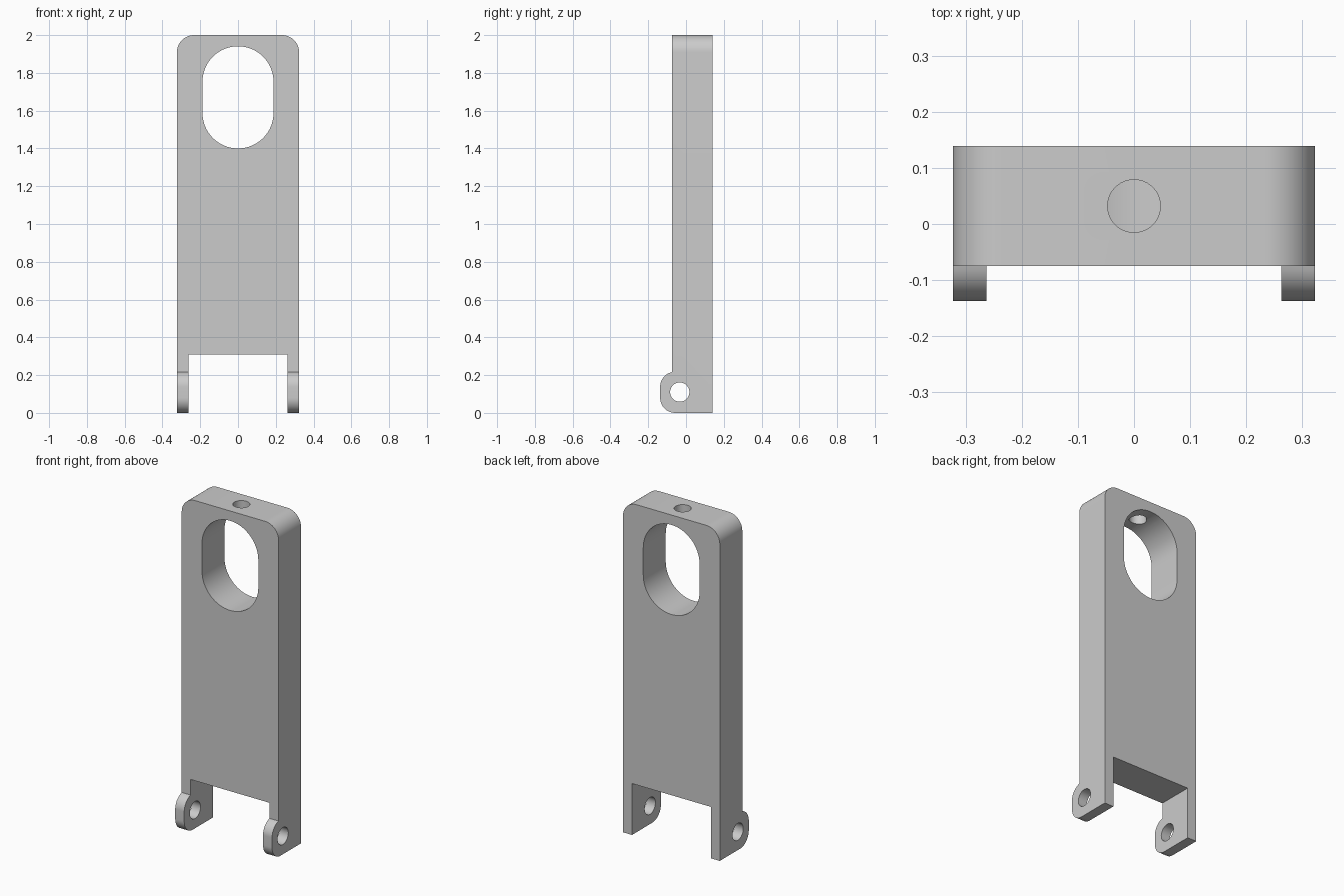
import bpy
import math
from mathutils import Matrix

cube = bpy.data.objects.get("Cube")
if cube:
    bpy.data.objects.remove(cube, do_unlink=True)

grey = bpy.data.materials.new("plain grey")
grey.use_nodes = True
colour = (0.6, 0.6, 0.6, 1)
grey.diffuse_color = colour
grey.node_tree.nodes["Principled BSDF"].inputs["Base Color"].default_value = colour


def arc(cu, cv, r, start, end, steps=16):
    """Points along a circular arc, angles in degrees."""
    angles = [math.radians(start + (end - start) * i / steps) for i in range(steps + 1)]
    return [(cu + r * math.cos(a), cv + r * math.sin(a)) for a in angles]


def prism(name, outline, axis, low, high):
    """Extrude a closed 2D outline along x, y or z."""
    place = {
        "x": lambda u, v, d: (d, u, v),
        "y": lambda u, v, d: (u, d, v),
        "z": lambda u, v, d: (u, v, d),
    }[axis]
    n = len(outline)
    verts = [place(u, v, d) for d in (low, high) for u, v in outline]
    faces = [list(range(n))[::-1], list(range(n, 2 * n))]
    faces += [[i, (i + 1) % n, (i + 1) % n + n, i + n] for i in range(n)]
    mesh = bpy.data.meshes.new(name)
    mesh.from_pydata(verts, [], faces)
    if axis == "y":  # this plane mapping reverses the winding
        mesh.flip_normals()
    mesh.materials.append(grey)
    obj = bpy.data.objects.new(name, mesh)
    bpy.context.collection.objects.link(obj)
    return obj


def combine(target, tool, operation):
    mod = target.modifiers.new(tool.name, "BOOLEAN")
    mod.object = tool
    mod.operation = operation
    mod.solver = "EXACT"
    bpy.context.view_layer.objects.active = target
    bpy.ops.object.modifier_apply(modifier=mod.name)
    bpy.data.objects.remove(tool, do_unlink=True)


def circle(cu, cv, r):
    return arc(cu, cv, r, 0, 360, 48)[:-1]


W, INNER, NOTCH = 0.323, 0.263, 0.31
FRONT, BACK, LUG = -0.075, 0.139, -0.137
CORNER, LUG_R = 0.09, 0.08

# Front outline: rounded top corners and a notch between two legs
front = [(-W, -0.1), (-INNER, -0.1), (-INNER, NOTCH), (INNER, NOTCH), (INNER, -0.1), (W, -0.1)]
front += arc(W - CORNER, 2 - CORNER, CORNER, 0, 90)
front += arc(CORNER - W, 2 - CORNER, CORNER, 90, 180)
body = prism("bracket_body", front, "y", -0.3, 0.3)

# Side outline: straight slab with rounded hinge lugs at the foot
lug_stop = 180 - math.degrees(math.acos((LUG + LUG_R - FRONT) / LUG_R))
side = [(BACK, 0), (BACK, 2.1), (FRONT, 2.1)]
side += arc(LUG + LUG_R, 0.138, LUG_R, lug_stop, 180)
side += arc(LUG + LUG_R, LUG_R, LUG_R, 180, 270)
combine(body, prism("side_shape", side, "x", -0.5, 0.5), "INTERSECT")

# Long slot, top bolt hole and hinge pin holes
slot = arc(0, 1.753, 0.188, 0, 180, 32) + arc(0, 1.588, 0.188, 180, 360, 32)
combine(body, prism("slot_cutter", slot, "y", -0.4, 0.4), "DIFFERENCE")
combine(body, prism("bolt_hole_cutter", circle(0, 0.032, 0.047), "z", 1.8, 2.1), "DIFFERENCE")
combine(body, prism("pin_hole_cutter", circle(-0.033, 0.11, 0.051), "x", -0.5, 0.5), "DIFFERENCE")

body.select_set(True)
bpy.context.view_layer.objects.active = body
bpy.ops.object.shade_smooth_by_angle(angle=math.radians(30))
